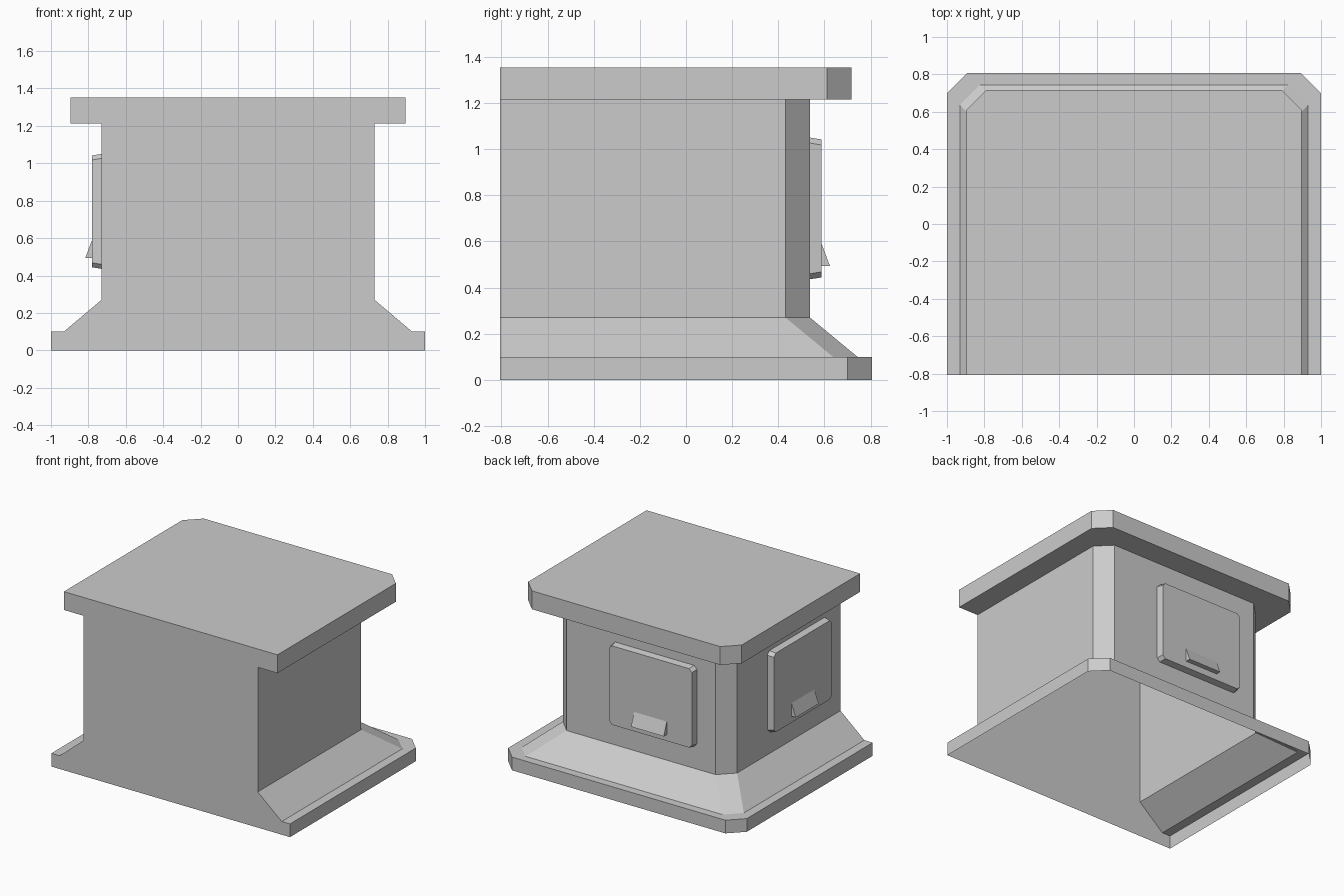
import bpy
import bmesh
from mathutils import Matrix, Vector

cube = bpy.data.objects.get("Cube")
if cube:
    bpy.data.objects.remove(cube, do_unlink=True)

GREY = (0.6, 0.6, 0.6, 1.0)
mat = bpy.data.materials.new("plain grey")
mat.use_nodes = True
mat.diffuse_color = GREY
mat.node_tree.nodes["Principled BSDF"].inputs["Base Color"].default_value = GREY


def make_object(name, bm, matrix=Matrix()):
    bmesh.ops.recalc_face_normals(bm, faces=bm.faces)
    mesh = bpy.data.meshes.new(name)
    bm.to_mesh(mesh)
    bm.free()
    mesh.materials.append(mat)
    obj = bpy.data.objects.new(name, mesh)
    obj.matrix_world = matrix
    bpy.context.collection.objects.link(obj)
    return obj


# Plinth body: one stepped shell, flat at the front, open underneath
FRONT, CORNER = -0.806, 0.106
PROFILE = [  # half width, back, height
    (1.0, 0.806, 0), (1.0, 0.806, 0.1), (0.931, 0.743, 0.1),
    (0.73, 0.537, 0.27), (0.73, 0.537, 1.214),
    (0.895, 0.717, 1.214), (0.895, 0.717, 1.353)]
bm = bmesh.new()
rows = []
for w, back, z in PROFILE:
    right = [(w, FRONT), (w, back - CORNER), (w - CORNER, back)]
    outline = right + [(-x, y) for x, y in reversed(right)]
    rows.append([bm.verts.new((x, y, z)) for x, y in outline])
for low, high in zip(rows, rows[1:]):
    for i in range(len(low) - 1):
        bm.faces.new((low[i], low[i + 1], high[i + 1], high[i]))
bm.faces.new(rows[-1])
bm.faces.new([r[0] for r in rows] + [r[-1] for r in reversed(rows)])
make_object("pedestal_body", bm)


def panel_mesh(half_w, half_h, cut, depth, taper):
    """Corner-cut plate, standing out along local +z, slightly tapered."""
    bm = bmesh.new()
    rings = []
    for t, z in ((0, 0), (taper, depth)):
        w, h = half_w - t, half_h - t
        pts = []
        for sx, sy in ((1, 1), (-1, 1), (-1, -1), (1, -1)):
            pair = [(sx * w, sy * (h - cut)), (sx * (w - cut), sy * h)]
            pts += pair if sx * sy > 0 else pair[::-1]
        rings.append([bm.verts.new((x, y, z)) for x, y in pts])
    for i in range(8):
        j = (i + 1) % 8
        bm.faces.new((rings[0][i], rings[0][j], rings[1][j], rings[1][i]))
    bm.faces.new(rings[1])
    bm.faces.new(rings[0][::-1])
    return bm


def handle_mesh(half_w, low, high, base, reach):
    """Wedge grip, deepest at its lower edge."""
    bm = bmesh.new()
    ends = [[bm.verts.new((x, y, z)) for y, z in
             ((high, base), (low, base), (low, base + reach))]
            for x in (-half_w, half_w)]
    for i in range(3):
        j = (i + 1) % 3
        bm.faces.new((ends[0][i], ends[0][j], ends[1][j], ends[1][i]))
    bm.faces.new(ends[0])
    bm.faces.new(ends[1][::-1])
    return bm


# Hatch panels with grips on the back and on one side
UP = Vector((0, 0, 1))
for side, centre, out in (("back", (-0.113, 0.537, 0.743), (0, 1, 0)),
                          ("side", (-0.73, -0.285, 0.743), (-1, 0, 0))):
    out = Vector(out)
    place = Matrix((UP.cross(out), UP, out)).transposed().to_4x4()
    place.translation = centre
    make_object(side + "_panel", panel_mesh(0.355, 0.307, 0.024, 0.05, 0.008), place)
    make_object(side + "_handle", handle_mesh(0.137, -0.25, -0.152, 0.05, 0.037), place)
